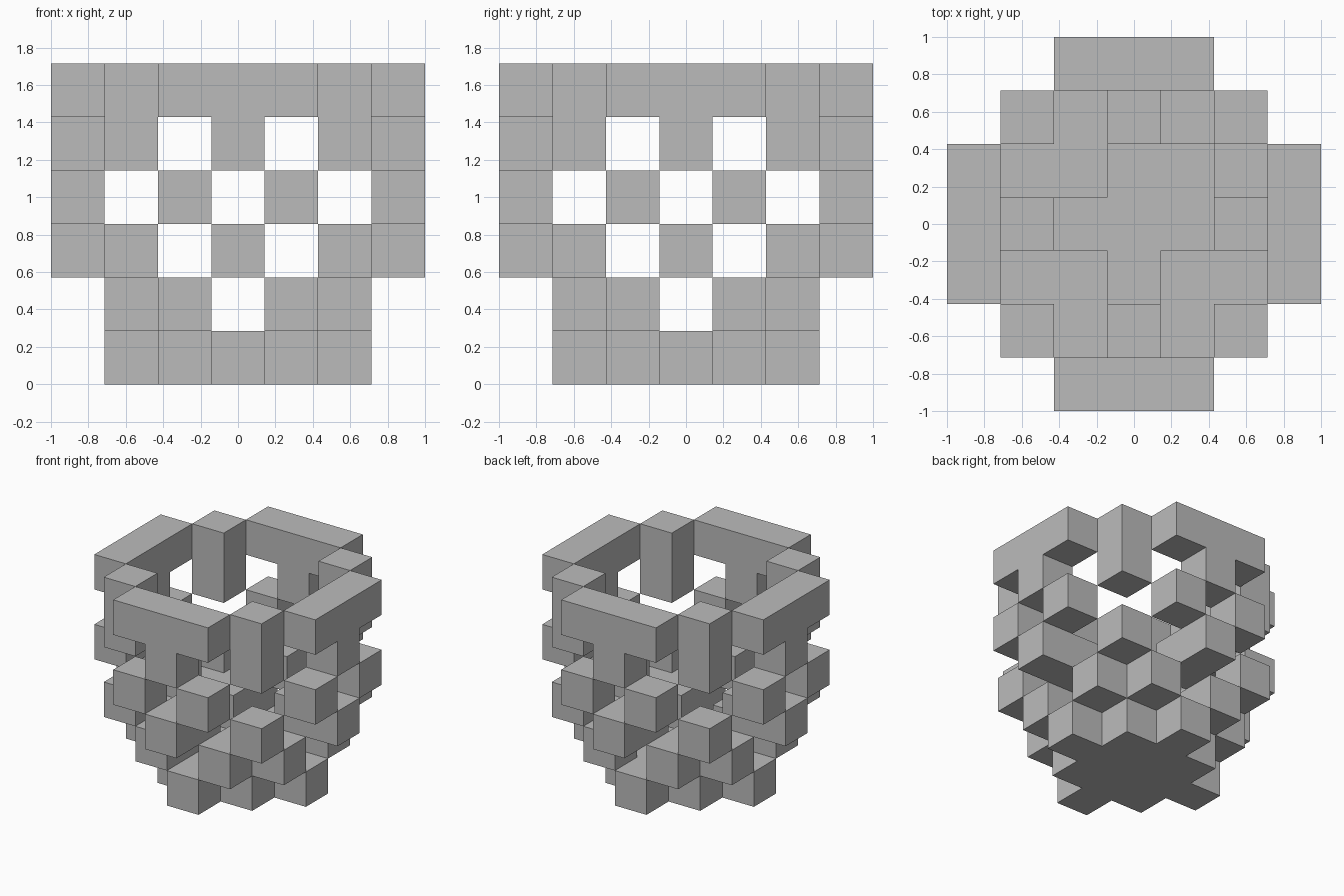
import bpy
import bmesh
import math
from mathutils import Vector

old = bpy.data.objects.get("Cube")
if old:
    bpy.data.objects.remove(old, do_unlink=True)

UNIT = 2 / 7  # edge of one cube; cells count from the middle of the plan

grey = bpy.data.materials.new("plain_grey")
grey.use_nodes = True
grey.diffuse_color = (0.5, 0.5, 0.5, 1)
grey.node_tree.nodes["Principled BSDF"].inputs["Base Color"].default_value = (0.5, 0.5, 0.5, 1)


def around(x, y, *levels):
    """Repeat one cell on all four sides, mirrored, at the given levels."""
    return {(sx * a, sy * b, k) for a, b in ((x, y), (y, x))
            for sx in (-1, 1) for sy in (-1, 1) for k in levels}


# Cells of each part
diamond = {(x, y, 0) for x in range(-2, 3) for y in range(-2, 3) if abs(x) + abs(y) < 3}
parts = {
    "diamond_floor": diamond,
    "corner_brackets": (around(1, 2, 1) | around(1, 1, 1)) - {(1, 1, 1)},
    "side_spokes": around(0, 2, 2) | around(0, 3, 2),
    "corner_cubes": around(2, 2, 2),
    "side_cubes": around(1, 3, 3),
    "rim_bars": around(0, 3, 4, 5) | around(1, 3, 5),
    "corner_posts": around(2, 2, 4, 5),
}
solid = set().union(*parts.values())


def build(name, cells):
    """Skin the cells, leaving out walls shared by neighbouring cells."""
    bm = bmesh.new()
    for cell in cells:
        middle = Vector(cell) + Vector((0, 0, 0.5))
        for axis in range(3):
            for sign in (-1, 1):
                step = Vector((0, 0, 0))
                step[axis] = sign
                if tuple(int(c) for c in Vector(cell) + step) in solid:
                    continue
                u, v = Vector((0, 0, 0)), Vector((0, 0, 0))
                u[(axis + 1) % 3] = sign
                v[(axis + 2) % 3] = 1
                ring = [(-u - v), (u - v), (u + v), (-u + v)]
                bm.faces.new([bm.verts.new((middle + (step + r) / 2) * UNIT) for r in ring])
    bmesh.ops.remove_doubles(bm, verts=bm.verts[:], dist=0.001)
    # Join flat neighbours into single faces
    bmesh.ops.dissolve_limit(bm, angle_limit=math.radians(1),
                             verts=bm.verts[:], edges=bm.edges[:])
    mesh = bpy.data.meshes.new(name)
    bm.to_mesh(mesh)
    bm.free()
    mesh.materials.append(grey)
    bpy.context.collection.objects.link(bpy.data.objects.new(name, mesh))


for part, cells in parts.items():
    build(part, cells)
